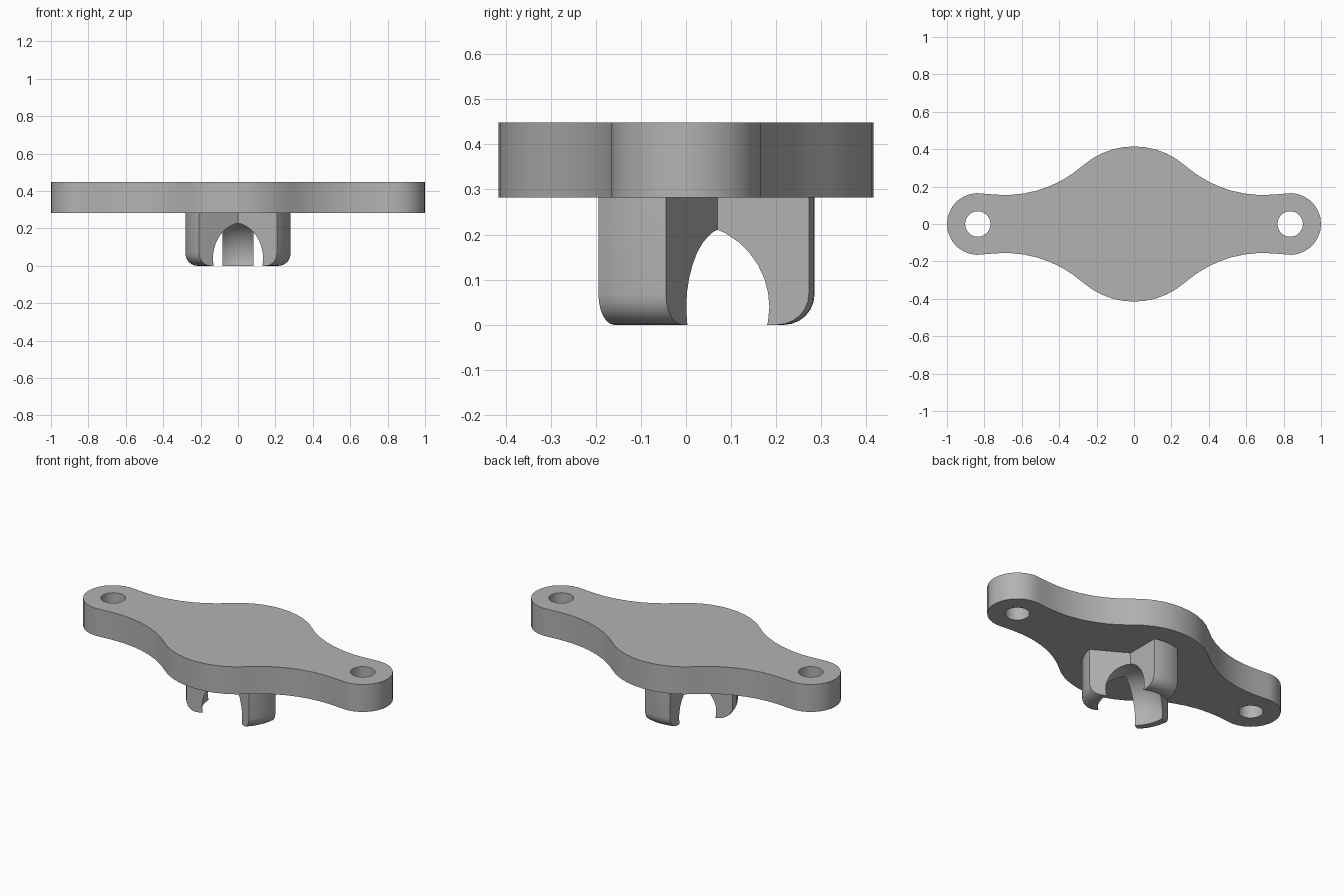
import bpy, bmesh
from math import sin, cos, pi, radians, atan2, hypot, sqrt
from mathutils import Matrix, Vector

cube = bpy.data.objects.get("Cube")
if cube:
    bpy.data.objects.remove(cube)

grey = bpy.data.materials.new("light_grey")
grey.use_nodes = True
colour = (0.45, 0.45, 0.45, 1)
grey.diffuse_color = colour
grey.node_tree.nodes["Principled BSDF"].inputs["Base Color"].default_value = colour

BOTTOM, TOP = 0.282, 0.448          # plate heights
HOLE_X, HOLE_R = 0.835, 0.068       # screw holes
END_R, MID_R, WAIST_R = 0.165, 0.415, 0.63
WAIST = Vector((0.69, 0.785))       # centre of the concave blend


def make_object(name, bm):
    bmesh.ops.recalc_face_normals(bm, faces=bm.faces)
    mesh = bpy.data.meshes.new(name)
    bm.to_mesh(mesh)
    bm.free()
    mesh.materials.append(grey)
    obj = bpy.data.objects.new(name, mesh)
    bpy.context.collection.objects.link(obj)
    return obj


def prism(name, outline, z0, z1):
    bm = bmesh.new()
    face = bm.faces.new([bm.verts.new((x, y, z0)) for x, y in outline])
    result = bmesh.ops.extrude_face_region(bm, geom=[face])
    top = [v for v in result["geom"] if isinstance(v, bmesh.types.BMVert)]
    bmesh.ops.translate(bm, verts=top, vec=(0, 0, z1 - z0))
    return make_object(name, bm)


def arc(cx, cy, r, a0, a1, n):
    return [(cx + r * cos(a0 + (a1 - a0) * i / n),
             cy + r * sin(a0 + (a1 - a0) * i / n)) for i in range(n + 1)]


def combine(target, tool, operation):
    mod = target.modifiers.new(operation.lower(), "BOOLEAN")
    mod.object, mod.operation, mod.solver = tool, operation, "EXACT"
    bpy.context.view_layer.objects.active = target
    bpy.ops.object.modifier_apply(modifier=mod.name)
    bpy.data.objects.remove(tool)


# Plate outline: one quarter of tangent arcs, mirrored twice
tangent_mid = atan2(WAIST.y, WAIST.x)
tangent_end = atan2(WAIST.y, WAIST.x - HOLE_X)
quarter = arc(HOLE_X, 0, END_R, 0, tangent_end, 8)
quarter += arc(WAIST.x, WAIST.y, WAIST_R, tangent_end - pi, tangent_mid - pi, 8)[1:-1]
quarter += arc(0, 0, MID_R, tangent_mid, pi / 2, 5)
half = quarter + [(-x, y) for x, y in reversed(quarter[:-1])]
outline = half + [(x, -y) for x, y in reversed(half[1:-1])]
plate = prism("flange_plate", outline, BOTTOM, TOP)

# Screw holes
for side in (-1, 1):
    hole = prism("hole_cutter", arc(side * HOLE_X, 0, HOLE_R, 0, 2 * pi, 24)[:-1],
                 BOTTOM - 0.1, TOP + 0.1)
    combine(plate, hole, "DIFFERENCE")

# Three-armed hub, slightly behind the plate centre
HUB_Y, HALF_W, REACH = 0.022, 0.083, 0.5
star = []
for k in range(3):
    a = radians(90 + 120 * k)
    along, across = Vector((cos(a), sin(a))), Vector((-sin(a), cos(a)))
    crease = Vector((cos(a + pi / 3), sin(a + pi / 3))) * HALF_W * 2 / sqrt(3)
    for p in (along * REACH - across * HALF_W, along * REACH + across * HALF_W, crease):
        star.append((p.x, p.y + HUB_Y))
hub = prism("three_arm_hub", star, -0.1, BOTTOM + 0.03)

# Round envelope with a filleted bottom rim, spun about the plate centre
HUB_R, FILLET = 0.285, 0.068
profile = [(0, 0)] + arc(HUB_R - FILLET, FILLET, FILLET, -pi / 2, 0, 6)
profile += [(HUB_R, 0.4), (0, 0.4)]
bm = bmesh.new()
verts = [bm.verts.new((r, 0, z)) for r, z in profile]
edges = [bm.edges.new(pair) for pair in zip(verts, verts[1:])]
bmesh.ops.spin(bm, geom=verts + edges, cent=(0, 0, 0), axis=(0, 0, 1),
               angle=2 * pi, steps=48, use_duplicate=False)
bmesh.ops.remove_doubles(bm, verts=bm.verts, dist=0.0001)
combine(hub, make_object("hub_envelope", bm), "INTERSECT")

# Spherical socket hollowed out of the hub
bm = bmesh.new()
bmesh.ops.create_uvsphere(bm, u_segments=32, v_segments=20, radius=0.203,
                          matrix=Matrix.Translation((0, 0, 0.04)))
combine(hub, make_object("socket_cutter", bm), "DIFFERENCE")

combine(plate, hub, "UNION")

# Smooth curved walls, sharp rims
bpy.ops.object.select_all(action="DESELECT")
plate.select_set(True)
bpy.context.view_layer.objects.active = plate
bpy.ops.object.shade_smooth_by_angle(angle=radians(30))
